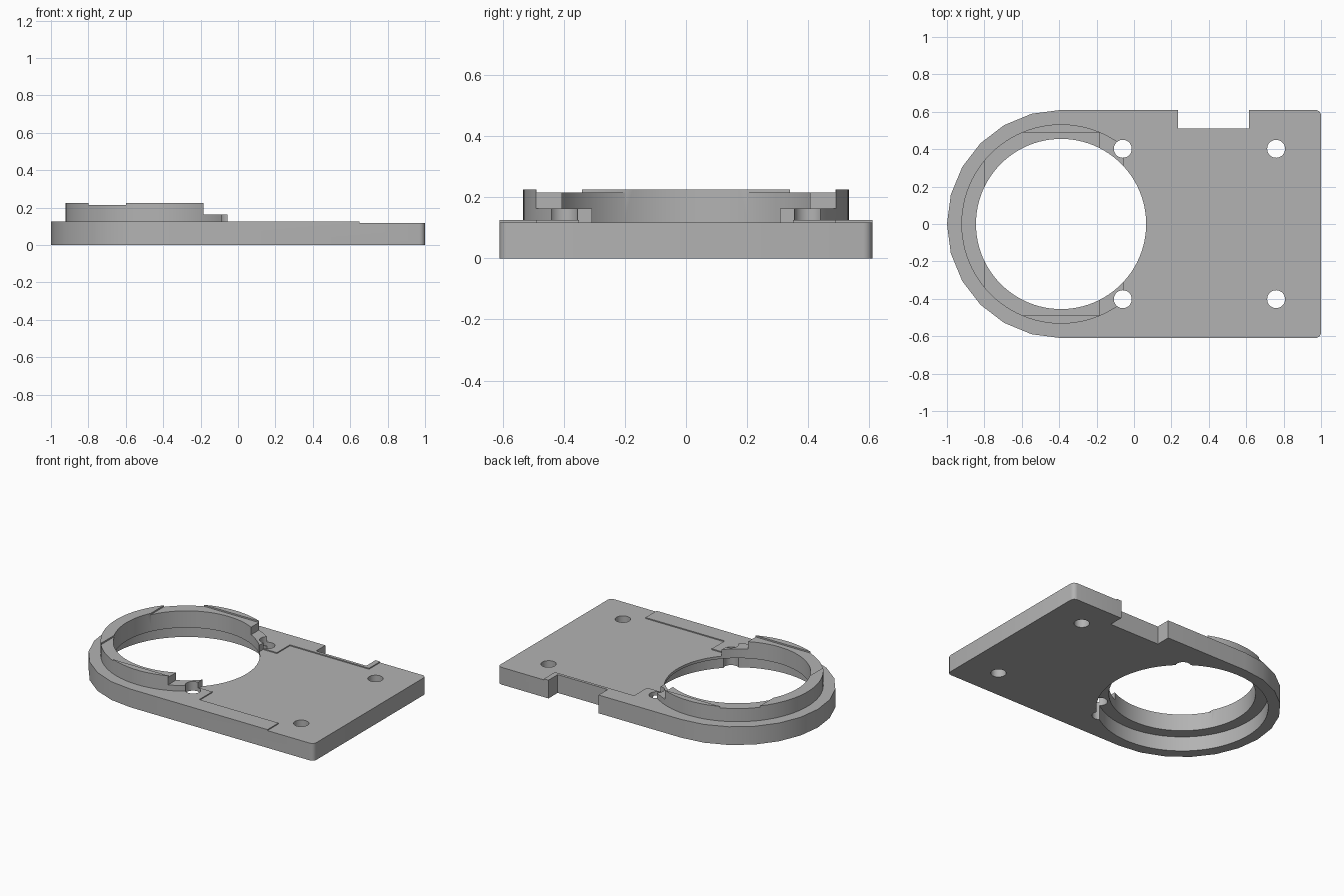
import bpy, bmesh, math
from mathutils import Matrix

old = bpy.data.objects.get("Cube")
if old:
    bpy.data.objects.remove(old, do_unlink=True)

grey = bpy.data.materials.new("plain_grey")
grey.use_nodes = True
colour = (0.45, 0.45, 0.45, 1)
grey.diffuse_color = colour
grey.node_tree.nodes["Principled BSDF"].inputs["Base Color"].default_value = colour

CX = -0.39          # centre of the round end and its opening
HALF = 0.61         # half width of the plate
TOP = 0.125         # plate top
FLOOR = 0.118       # shallow pocket floor


def make(name, bm):
    bmesh.ops.recalc_face_normals(bm, faces=bm.faces[:])
    mesh = bpy.data.meshes.new(name)
    bm.to_mesh(mesh)
    bm.free()
    mesh.materials.append(grey)
    obj = bpy.data.objects.new(name, mesh)
    bpy.context.collection.objects.link(obj)
    return obj


def prism(name, outline, z0, z1):
    bm = bmesh.new()
    face = bm.faces.new([bm.verts.new((x, y, z0)) for x, y in outline])
    new = bmesh.ops.extrude_face_region(bm, geom=[face])["geom"]
    verts = [v for v in new if isinstance(v, bmesh.types.BMVert)]
    bmesh.ops.translate(bm, verts=verts, vec=(0, 0, z1 - z0))
    return make(name, bm)


def box(x0, x1, y0, y1, z0, z1):
    return prism("box_cutter", [(x0, y0), (x1, y0), (x1, y1), (x0, y1)], z0, z1)


def cylinder(name, x, y, r, z0, z1, sides=96):
    bm = bmesh.new()
    bmesh.ops.create_cone(bm, cap_ends=True, segments=sides, radius1=r, radius2=r,
                          depth=z1 - z0, matrix=Matrix.Translation((x, y, (z0 + z1) / 2)))
    return make(name, bm)


def cut(target, cutter):
    cutter.hide_render = True
    mod = target.modifiers.new("cut", "BOOLEAN")
    mod.operation, mod.solver, mod.object = "DIFFERENCE", "EXACT", cutter
    bpy.context.view_layer.objects.active = target
    bpy.ops.object.modifier_apply(modifier=mod.name)
    bpy.data.objects.remove(cutter, do_unlink=True)


def arc(cx, cy, r, start, end, steps):
    angles = [math.radians(start + (end - start) * i / steps) for i in range(steps + 1)]
    return [(cx + r * math.cos(a), cy + r * math.sin(a)) for a in angles]


# Base plate: round left end, small rounded right corners
R = 0.03
outline = (arc(CX, 0, HALF, 90, 270, 12)
           + arc(1 - R, -HALF + R, R, -90, 0, 4)
           + arc(1 - R, HALF - R, R, 0, 90, 4))
plate = prism("base_plate", outline, 0, TOP)

# Raised collar around the opening
collar = cylinder("collar", CX, 0, 0.533, TOP, 0.225)

# Side notch
cut(plate, box(0.235, 0.615, 0.51, 0.7, -0.1, 0.3))

# Shallow stepped pocket on the plate top
pocket = [(-0.055, -0.35), (0.05, -0.35), (0.05, -0.49), (0.65, -0.49), (0.65, -0.7), (1.1, -0.7)]
pocket += [(x, -y) for x, y in reversed(pocket)]
cut(plate, prism("pocket_cutter", pocket, FLOOR, 0.3))

# Underside counterbore
cut(plate, cylinder("counterbore_cutter", CX, 0, 0.533, -0.1, 0.1))

# Collar: open right side, low ends, shallow seat on top
cut(collar, box(-0.055, 0.5, -0.7, 0.7, 0.05, 0.4))
cut(collar, box(-0.185, 0.5, -0.7, 0.7, 0.163, 0.4))
cut(collar, box(-0.8, 0.5, -0.49, 0.49, 0.215, 0.4))

# Main opening and screw holes through both parts
for part in (plate, collar):
    cut(part, cylinder("opening_cutter", CX, 0, 0.455, -0.1, 0.4))
    for x in (-0.06, 0.76):
        for y in (-0.402, 0.402):
            cut(part, cylinder("screw_cutter", x, y, 0.048, -0.1, 0.4, 32))

# Smooth curved walls, sharp edges kept
for part in (plate, collar):
    bpy.ops.object.select_all(action="DESELECT")
    part.select_set(True)
    bpy.context.view_layer.objects.active = part
    bpy.ops.object.shade_smooth_by_angle(angle=math.radians(30))
